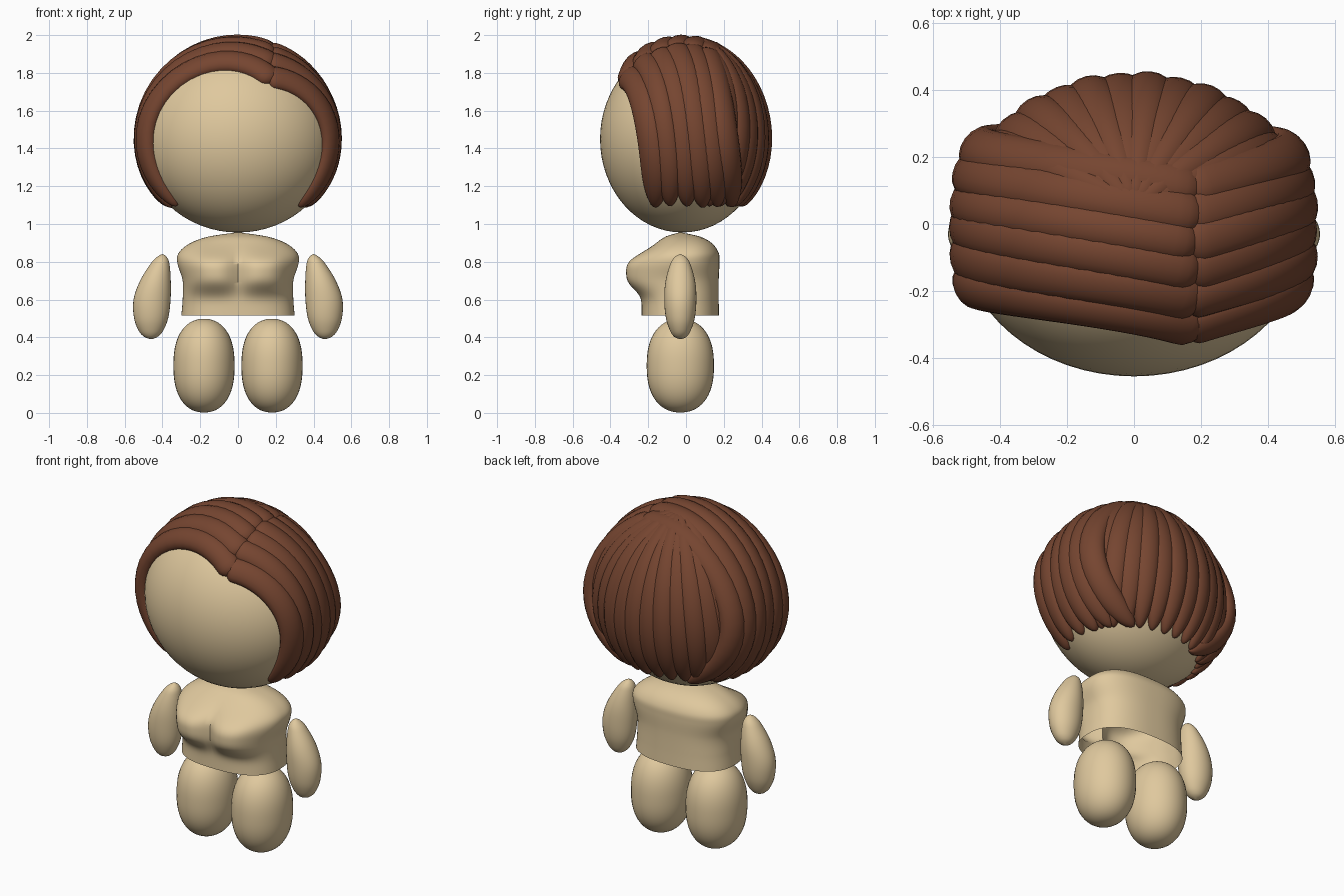
import bpy, bmesh, random
from math import sin, cos, pi, sqrt, exp, asin, acos, radians
from mathutils import Vector

if "Cube" in bpy.data.objects:
    bpy.data.objects.remove(bpy.data.objects["Cube"])

random.seed(4)


def material(name, color):
    m = bpy.data.materials.new(name)
    m.diffuse_color = (*color, 1)
    m.use_nodes = True
    m.node_tree.nodes["Principled BSDF"].inputs["Base Color"].default_value = m.diffuse_color
    return m


SKIN = material("skin", (0.74, 0.58, 0.34))
HAIR = material("hair", (0.18, 0.06, 0.03))


def loft(name, rings, mat, sharp=60, open_start=False):
    """Skin a list of closed rings, cap the ends and shade smooth."""
    bm = bmesh.new()
    rows = [[bm.verts.new(p) for p in ring] for ring in rings]
    n = len(rows[0])
    for a, b in zip(rows, rows[1:]):
        for i in range(n):
            j = (i + 1) % n
            bm.faces.new((a[i], a[j], b[j], b[i]))
    if not open_start:
        bm.faces.new(rows[0])
    bm.faces.new(rows[-1])
    bmesh.ops.recalc_face_normals(bm, faces=bm.faces)
    me = bpy.data.meshes.new(name)
    bm.to_mesh(me)
    bm.free()
    ob = bpy.data.objects.new(name, me)
    bpy.context.collection.objects.link(ob)
    me.materials.append(mat)
    bpy.ops.object.select_all(action='DESELECT')
    bpy.context.view_layer.objects.active = ob
    ob.select_set(True)
    bpy.ops.object.shade_smooth_by_angle(angle=radians(sharp))
    return ob


def oval(cx, cy, z, rx, ry, n=40, p=2.0):
    """Horizontal superellipse ring."""
    pts = []
    for i in range(n):
        a = 2 * pi * i / n
        c, s = cos(a), sin(a)
        k = (abs(c) ** p + abs(s) ** p) ** (-1 / p)
        pts.append(Vector((cx + rx * c * k, cy + ry * s * k, z)))
    return pts


def interp(table, z):
    """Smooth (Catmull-Rom) lookup of the rows of a profile table by z."""
    i = max(k for k in range(len(table) - 1) if table[k][0] <= z + 1e-9)
    p1, p2 = table[i], table[i + 1]
    p0, p3 = table[max(i - 1, 0)], table[min(i + 2, len(table) - 1)]
    h = p2[0] - p1[0]
    t = (z - p1[0]) / h
    out = []
    for c in range(1, len(p1)):
        m1 = (p2[c] - p0[c]) / (p2[0] - p0[0]) * h
        m2 = (p3[c] - p1[c]) / (p3[0] - p1[0]) * h
        out.append((2*t**3 - 3*t*t + 1) * p1[c] + (t**3 - 2*t*t + t) * m1
                   + (3*t*t - 2*t**3) * p2[c] + (t**3 - t*t) * m2)
    return out


# head: one ellipsoid
bpy.ops.mesh.primitive_uv_sphere_add(segments=64, ring_count=32, radius=1, location=(0, -0.02, 1.45))
head = bpy.context.object
head.name = "head"
head.scale = (0.52, 0.435, 0.495)
head.data.materials.append(SKIN)
bpy.ops.object.shade_smooth()

# torso: z, half width, front y, back y, with two broad chest bulges, open below
profile = [(0.515, 0.30, -0.235, 0.175), (0.60, 0.293, -0.235, 0.173), (0.70, 0.293, -0.235, 0.173),
           (0.80, 0.322, -0.23, 0.177), (0.85, 0.312, -0.205, 0.172), (0.90, 0.25, -0.155, 0.135),
           (0.935, 0.15, -0.105, 0.07), (0.955, 0.01, -0.035, -0.025)]
rings = []
for k in range(45):
    z = 0.515 + 0.44 * k / 44
    hx, yf, yb = interp(profile, z)
    ring = oval(0, (yf + yb) / 2, z, max(hx, 0.01), max((yb - yf) / 2, 0.005), 72, 2.5)
    for v in ring:
        if v.y < (yf + yb) / 2:
            bump = exp(-(abs(abs(v.x) - 0.14) / 0.135) ** 2.8 - (abs(z - 0.745) / 0.105) ** 3)
            v.y -= 0.09 * bump
    rings.append(ring)
loft("torso", rings, SKIN, open_start=True)

# arms: egg shapes leaning inwards at the top (z, centre x, radius x, radius y)
arm = [(0.39, 0.46, 0.004, 0.004), (0.40, 0.461, 0.032, 0.029), (0.43, 0.461, 0.062, 0.052),
       (0.50, 0.46, 0.09, 0.076), (0.60, 0.455, 0.098, 0.085), (0.70, 0.437, 0.081, 0.078),
       (0.80, 0.41, 0.045, 0.048), (0.83, 0.402, 0.021, 0.024), (0.84, 0.40, 0.003, 0.003)]
for side, label in ((-1, "left"), (1, "right")):
    rings = []
    for k in range(33):
        z = 0.615 - 0.225 * cos(pi * k / 32)
        cx, rx, ry = interp(arm, min(z, 0.8399))
        rings.append(oval(side * cx, -0.03, z, max(rx, 0.003), max(ry, 0.003), 32))
    loft("arm_" + label, rings, SKIN)
    # legs: rounded capsules
    rings = []
    for k in range(33):
        u = -cos(pi * (0.01 + 0.98 * k / 32))
        r = (1 - abs(u) ** 2.4) ** (1 / 2.2)
        rings.append(oval(side * 0.18, -0.03, 0.25 + 0.248 * u, 0.162 * r, 0.178 * r, 36))
    loft("leg_" + label, rings, SKIN)

# hair: flattened locks lying on an ellipsoid round the head
CENTRE = Vector((0, -0.015, 1.45))
RADII = Vector((0.503, 0.425, 0.503))


def lock(name, direction, width, thick=0.045, tip_start=0.7, steps=32, sides=16):
    """Sweep a flat oval along unit directions direction(t), 0..1."""
    def point(t):
        d = direction(t)
        return CENTRE + Vector(a * b for a, b in zip(d, RADII))
    rings = []
    for k in range(steps + 1):
        t = 0.5 - 0.5 * cos(pi * k / steps)
        p = point(t)
        tangent = (point(t + 0.005) - point(t - 0.005)).normalized()
        normal = Vector((p - CENTRE)[i] / RADII[i] ** 2 for i in range(3)).normalized()
        across = tangent.cross(normal).normalized()
        # round root, longer tapered tip
        root = sqrt(max(1 - (1 - min(t / 0.05, 1)) ** 2, 0.004))
        tip = sqrt(max(1 - max((t - tip_start) / (1 - tip_start), 0) ** 2.2, 0.004))
        w = width(t) * root * tip
        h = thick * root * tip ** 0.6
        rings.append([p + across * w * cos(2 * pi * i / sides) + normal * h * sin(2 * pi * i / sides)
                      for i in range(sides)])
    loft(name, rings, HAIR)


def side_direction(side, y0, y1, start_x, drop):
    def direction(t):
        s = max(0, min(1, t))
        y = y0 + (y1 - y0) * (1 - (1 - s) ** 1.9)
        r = sqrt(1 - y * y)
        a0 = side * asin(start_x / 0.503 / sqrt(1 - y0 * y0))
        a1 = acos(max(-1, -drop / sqrt(1 - y1 * y1)))
        a = a0 + (a1 - a0) * t
        # the front and rear locks stand off sideways a little
        flare = 1 + 0.38 * y * y * max(sin(a), 0) ** 2
        return Vector((side * r * sin(a) * flare, y, r * cos(a)))
    return direction


# locks combed to both sides of an off-centre parting
COUNT = 6
for side, label in ((-1, "left"), (1, "right")):
    for i in range(COUNT):
        f = i / (COUNT - 1)
        y0 = -0.71 + 1.0 * f
        y1 = -0.36 + 0.98 * f + random.uniform(-0.02, 0.02)
        start = (0.20 if side < 0 else 0.15) + random.uniform(-0.01, 0.01)
        wide = 0.068 + random.uniform(-0.003, 0.006)
        lock(f"side_lock_{label}_{i + 1}",
             side_direction(side, y0, y1, start, 0.70 + random.uniform(-0.01, 0.01)),
             lambda t, w=wide: w, 0.05 if side < 0 else 0.044 + 0.004 * (i % 2))

# locks fanning from the crown down the back
BACK = 12
crown = Vector((0, 0.15, 0.98)).normalized()
for i in range(BACK):
    az = radians(26 + 128 * i / (BACK - 1))
    end = Vector((cos(az) * 0.72, sin(az) * 0.72, -0.70)).normalized()
    ang = crown.angle(end)

    def fan(t, end=end, ang=ang):
        return (crown * sin((1 - t) * ang) + end * sin(t * ang)) / sin(ang)

    lock(f"back_lock_{i + 1}", fan, lambda t: 0.04 + 0.03 * min(1, t / 0.4),
         0.043 + 0.005 * (i % 2), 0.6)
